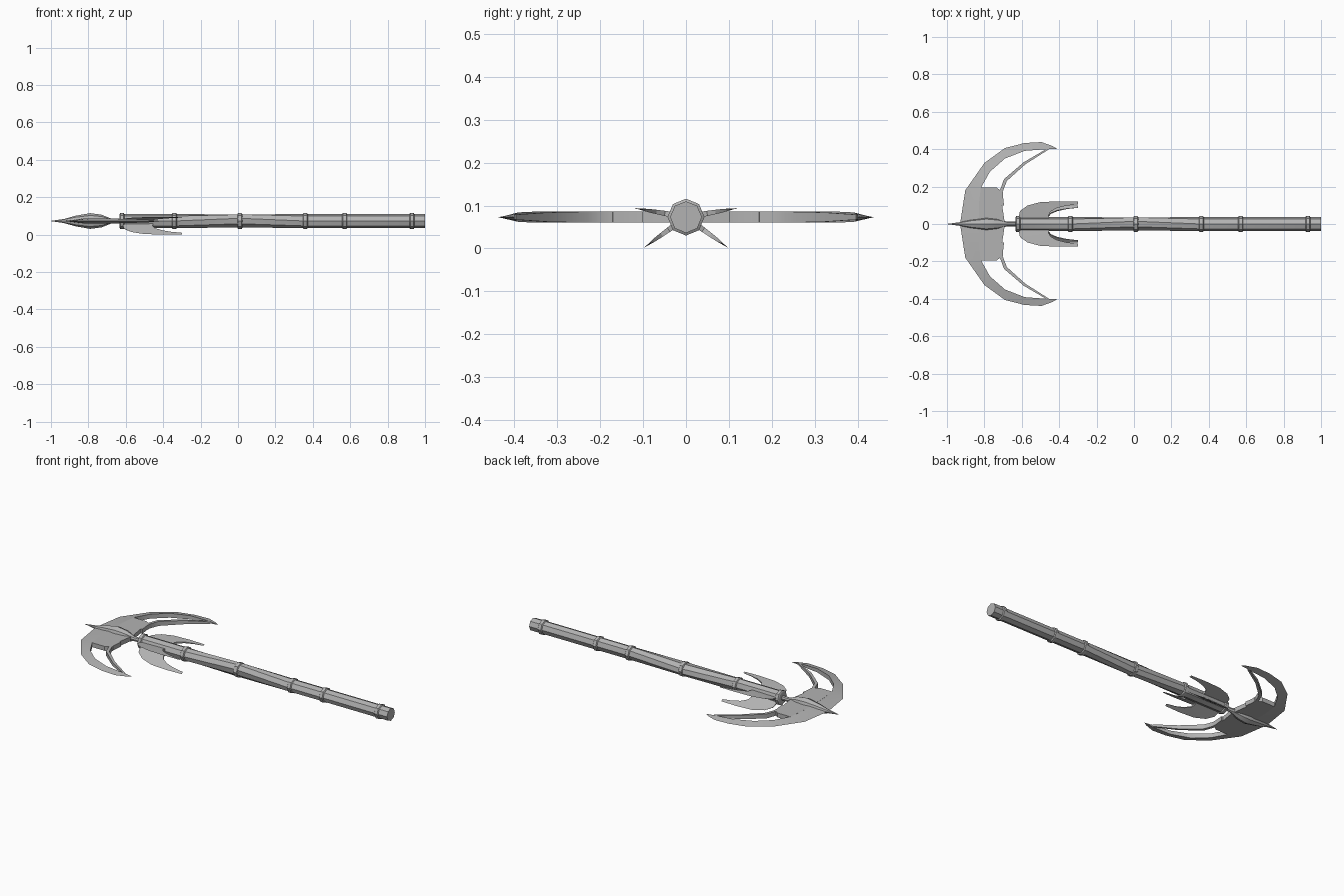
import bpy, bmesh, math
from mathutils import Matrix

AXIS_Z = 0.073
old = bpy.data.objects.get("Cube")
if old:
    bpy.data.objects.remove(old, do_unlink=True)

steel = bpy.data.materials.new("grey steel")
steel.use_nodes = True
grey = (0.45, 0.45, 0.45, 1)
steel.diffuse_color = grey
steel.node_tree.nodes["Principled BSDF"].inputs["Base Color"].default_value = grey


def finish(name, bm, angle=30):
    bmesh.ops.remove_doubles(bm, verts=bm.verts, dist=0.0004)
    bmesh.ops.recalc_face_normals(bm, faces=bm.faces)
    mesh = bpy.data.meshes.new(name)
    bm.to_mesh(mesh)
    bm.free()
    mesh.materials.append(steel)
    obj = bpy.data.objects.new(name, mesh)
    bpy.context.collection.objects.link(obj)
    obj.location.z = AXIS_Z
    bpy.ops.object.select_all(action="DESELECT")
    obj.select_set(True)
    bpy.context.view_layer.objects.active = obj
    bpy.ops.object.shade_smooth_by_angle(angle=math.radians(angle))
    return obj


def mirror_y(obj):
    mod = obj.modifiers.new("mirror", "MIRROR")
    mod.use_axis = (False, True, False)


def lathe(name, profile, twists=None, flat=1.0, sides=8):
    """Octagonal body along x from (x, radius) pairs."""
    bm = bmesh.new()
    rings = []
    for i, (x, r) in enumerate(profile):
        turn = math.radians(twists[i]) if twists else 0
        angles = [turn + math.tau * k / sides for k in range(sides)]
        rings.append([bm.verts.new((x, flat * r * math.sin(a), r * math.cos(a))) for a in angles])
    for a, b in zip(rings, rings[1:]):
        for k in range(sides):
            n = (k + 1) % sides
            bm.faces.new((a[k], a[n], b[n], b[k]))
    bm.faces.new(rings[0])
    bm.faces.new(rings[-1])
    return finish(name, bm)


def strip(name, outer, inner, h_out, h_in, tilt=0):
    """Flat solid between two edge lines, with half thickness per edge point."""
    bm = bmesh.new()
    rows = []
    for (xo, yo), (xi, yi), ho, hi in zip(outer, inner, h_out, h_in):
        corners = ((xo, yo, ho), (xi, yi, hi), (xi, yi, -hi), (xo, yo, -ho))
        rows.append([bm.verts.new(c) for c in corners])
    for a, b in zip(rows, rows[1:]):
        for k in range(4):
            n = (k + 1) % 4
            bm.faces.new((a[k], a[n], b[n], b[k]))
    bm.faces.new(rows[0])
    bm.faces.new(rows[-1])
    bmesh.ops.transform(bm, matrix=Matrix.Rotation(math.radians(tilt), 4, "X"), verts=bm.verts)
    obj = finish(name, bm)
    mirror_y(obj)
    return obj


# Shaft with a gentle twist in the grip
lathe("shaft", [(-0.62, 0.037), (-0.34, 0.037), (0.01, 0.038), (0.36, 0.037), (1, 0.037)],
      twists=[0, 0, 22.5, 0, 0])

# Collars round the shaft
for i, x in enumerate((-0.62, -0.34, 0.01, 0.36, 0.57, 0.93)):
    lathe(f"collar_{i + 1}", [(x - 0.013, 0.037), (x - 0.009, 0.043),
                              (x + 0.009, 0.043), (x + 0.013, 0.037)])

# Spear point and neck
lathe("spear_point", [(-1, 0.0008), (-0.93, 0.011), (-0.87, 0.028), (-0.79, 0.042),
                      (-0.73, 0.034), (-0.68, 0.014), (-0.62, 0.014)], flat=0.88)

# Crescent blade, sharp along its outer edge
T = 0.013
outer = [(-0.93, 0), (-0.902, 0.18), (-0.8, 0.326), (-0.69, 0.406),
         (-0.585, 0.433), (-0.495, 0.438), (-0.436, 0.417), (-0.41, 0.401)]
inner = [(-0.83, 0), (-0.82, 0.19), (-0.77, 0.28), (-0.69, 0.35),
         (-0.585, 0.391), (-0.48, 0.399), (-0.44, 0.4), (-0.41, 0.4)]
strip("crescent_blade", outer, inner, [0] * 8, [T, T, T, T, 0.011, 0.007, 0.003, 0])

# Plate joining the blade to the neck
strip("blade_plate", [(-0.83, 0), (-0.83, 0.1), (-0.822, 0.17), (-0.82, 0.195)],
      [(-0.69, 0), (-0.705, 0.1), (-0.70, 0.17), (-0.735, 0.195)], [T] * 4, [T] * 4)

# Slim curved struts behind the blade
strip("blade_strut", [(-0.72, 0.1), (-0.72, 0.17), (-0.695, 0.24), (-0.59, 0.33), (-0.47, 0.4)],
      [(-0.695, 0.1), (-0.703, 0.17), (-0.68, 0.23), (-0.58, 0.32), (-0.46, 0.396)],
      [T, T, T, 0.011, 0.006], [T, T, T, 0.011, 0.006])

# Swept fins, one upper and one lower pair
fin_outer = [(-0.62, 0.02), (-0.61, 0.07), (-0.57, 0.1), (-0.5, 0.119), (-0.4, 0.123), (-0.3, 0.121)]
fin_inner = [(-0.45, 0.02), (-0.457, 0.05), (-0.445, 0.07), (-0.41, 0.088), (-0.36, 0.1), (-0.3, 0.107)]
for name, tilt in (("upper_fin", 10), ("lower_fin", -36)):
    strip(name, fin_outer, fin_inner, [0.005, 0.001, 0, 0, 0, 0],
          [0.007, 0.006, 0.005, 0.004, 0.002, 0], tilt)
